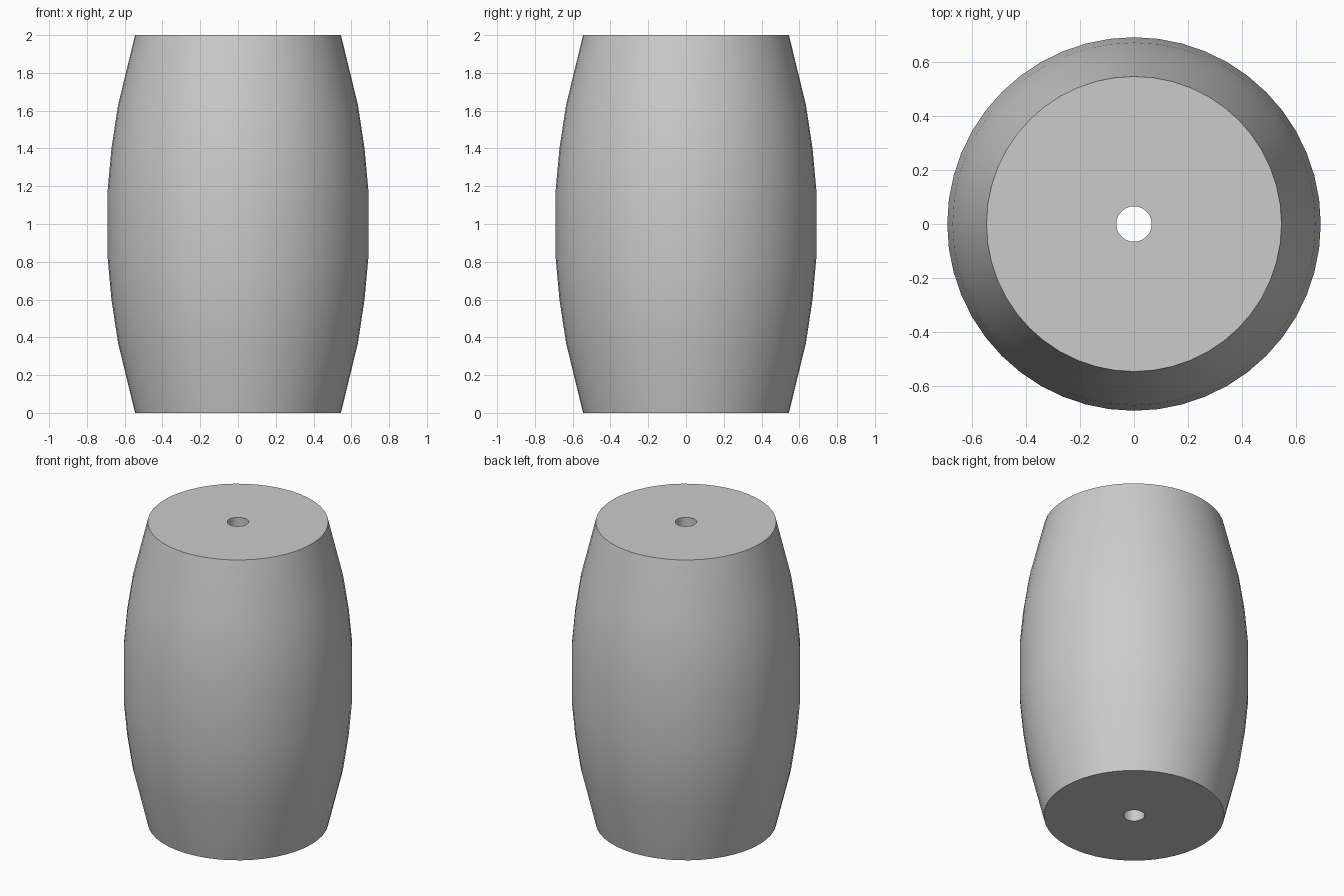
import bpy, bmesh
from math import radians, tau
from mathutils import Matrix

cube = bpy.data.objects.get("Cube")
if cube:
    bpy.data.objects.remove(cube, do_unlink=True)

SIDES = 48
BORE = 0.065

# Plain grey material
grey = bpy.data.materials.new("light grey")
grey.use_nodes = True
colour = (0.6, 0.6, 0.6, 1)
grey.diffuse_color = colour
grey.node_tree.nodes["Principled BSDF"].inputs["Base Color"].default_value = colour

# Bulging half profile, mirrored about mid height and closed through the bore
lower = [(BORE, 0), (0.545, 0), (0.635, 0.37), (0.67, 0.60), (0.69, 0.82)]
profile = lower + [(r, 2 - z) for r, z in reversed(lower)]

# Revolve the closed profile around the vertical axis
bm = bmesh.new()
verts = [bm.verts.new((r, 0, z)) for r, z in profile]
edges = [bm.edges.new((a, b)) for a, b in zip(verts, verts[1:] + verts[:1])]
bmesh.ops.spin(bm, geom=verts + edges, cent=(0, 0, 0), axis=(0, 0, 1),
               angle=tau, steps=SIDES, use_merge=True)
bmesh.ops.remove_doubles(bm, verts=bm.verts, dist=0.0005)
bmesh.ops.recalc_face_normals(bm, faces=bm.faces)

mesh = bpy.data.meshes.new("barrel_bead")
bm.to_mesh(mesh)
bm.free()
mesh.materials.append(grey)
bead = bpy.data.objects.new("barrel_bead", mesh)
bpy.context.collection.objects.link(bead)

# Smooth sides with crisp rims
bpy.ops.object.select_all(action='DESELECT')
bead.select_set(True)
bpy.context.view_layer.objects.active = bead
bpy.ops.object.shade_smooth_by_angle(angle=radians(30))
